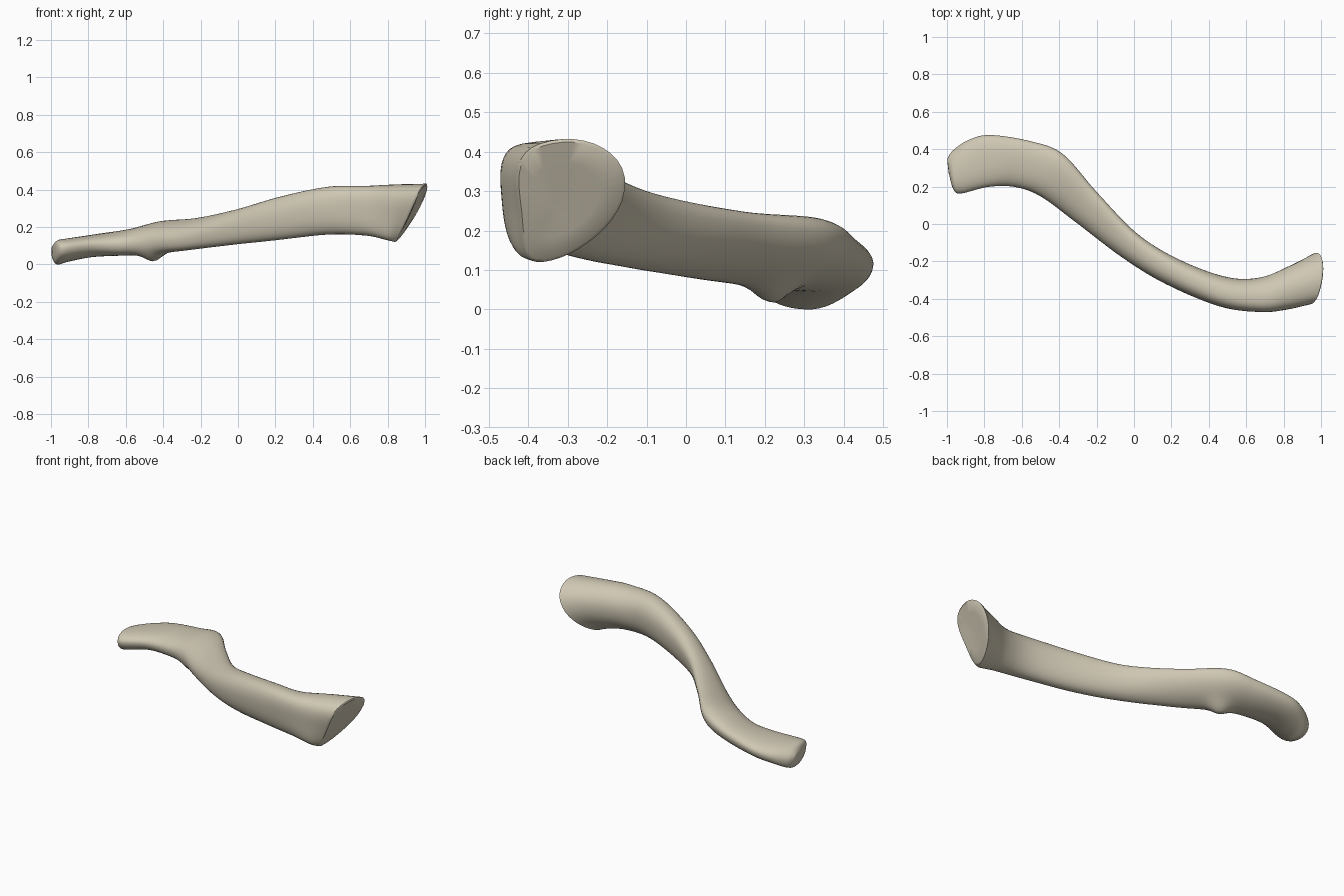
import bpy
import bmesh
import math
from mathutils import Vector

SIDES = 40
STEPS = 7

cube = bpy.data.objects.get("Cube")
if cube:
    bpy.data.objects.remove(cube, do_unlink=True)

# Cross-sections from the flat outer end to the broad inner end:
# back x, back y, front x, front y, bottom z, top z, tilt, lean, bow
STATIONS = [
    (-.997, .35, -.985, .25, .03, .10, 0, 0, 0),
    (-.97, .39, -.965, .185, .0, .128, -.01, 0, 0),
    (-.89, .445, -.925, .165, .015, .14, 0, 0, 0),
    (-.77, .474, -.78, .2, .04, .16, .005, 0, 0),
    (-.55, .44, -.64, .2, .048, .19, .025, 0, 0),
    (-.38, .372, -.5, .15, .055, .232, .04, 0, 0),
    (-.2, .17, -.31, .01, .075, .248, .05, 0, 0),
    (.02, -.055, -.06, -.18, .105, .295, .03, 0, 0),
    (.25, -.195, .17, -.32, .13, .36, .015, 0, 0),
    (.5, -.285, .46, -.44, .16, .415, 0, 0, .1),
    (.68, -.285, .68, -.468, .155, .42, 0, 0, .25),
    (.84, -.22, .81, -.452, .13, .428, .02, .02, .35),
    (.968, -.155, .9, -.422, .12, .432, .03, .075, .4),
]


def spline(a, b, c, d, t):
    """Smooth blend from b to c, with a and d as neighbours."""
    return b + .5 * t * (c - a + t * (2*a - 5*b + 4*c - d + t * (3*(b - c) + d - a)))


def rounded(value):
    """Slightly squared circle coordinate."""
    return math.copysign(abs(value) ** .88, value)


def section(bx, by, fx, fy, low, high, tilt, lean, bow):
    """Tilted egg-shaped ring, narrower at the bottom, bowed to the front."""
    back, front = Vector((bx, by, 0)), Vector((fx, fy, 0))
    middle, half = (back + front) / 2, (back - front) / 2
    ring = []
    for i in range(SIDES):
        angle = math.tau * i / SIDES
        u, v = rounded(math.cos(angle)), rounded(math.sin(angle))
        point = middle + half * (u * (1 + .12 * v) - bow * v * v)
        point.x += lean * v
        point.z = v * (high - low) / 2 + tilt * u
        ring.append(point)
    bottom = min(p.z for p in ring)
    top = max(p.z for p in ring)
    for p in ring:
        p.z = low + (p.z - bottom) / (top - bottom) * (high - low)
    # Small knob on the underside near the outer bend
    center_z = (low + high) / 2
    for p in ring:
        if p.z < center_z:
            distance = ((p.x + .45) / .06) ** 2 + ((p.y - .22) / .055) ** 2
            p.z -= .04 * math.exp(-distance)
    return ring


# Loft rings through the stations
rings = []
last = len(STATIONS) - 1
for i in range(last):
    near = [STATIONS[min(max(i + k, 0), last)] for k in (-1, 0, 1, 2)]
    for step in range(STEPS):
        rings.append(section(*[spline(*v, step / STEPS) for v in zip(*near)]))
rings.append(section(*STATIONS[last]))


def shrunk(ring, scale, push):
    center = sum(ring, Vector()) / SIDES
    return [center + (p - center) * scale + Vector((push, 0, 0)) for p in ring]


# Rounded outer tip and nearly flat inner joint face with a soft rim
rings.insert(0, shrunk(rings[0], .55, -.003))
end = rings[-1]
for scale, push in ((.95, .006), (.6, .006), (.25, .003)):
    rings.append(shrunk(end, scale, push))

bm = bmesh.new()
loops = [[bm.verts.new(p) for p in ring] for ring in rings]
for a, b in zip(loops, loops[1:]):
    for i in range(SIDES):
        j = (i + 1) % SIDES
        bm.faces.new((a[i], a[j], b[j], b[i]))
bm.faces.new(loops[0])
bm.faces.new(loops[-1])
bmesh.ops.recalc_face_normals(bm, faces=bm.faces)

mesh = bpy.data.meshes.new("collar_bone")
bm.to_mesh(mesh)
bm.free()
bone = bpy.data.objects.new("collar_bone", mesh)
bpy.context.collection.objects.link(bone)

# Bone colour
color = (.62, .57, .45, 1)
material = bpy.data.materials.new("bone_beige")
material.use_nodes = True
material.diffuse_color = color
material.node_tree.nodes["Principled BSDF"].inputs["Base Color"].default_value = color
mesh.materials.append(material)

bpy.ops.object.select_all(action="DESELECT")
bone.select_set(True)
bpy.context.view_layer.objects.active = bone
bpy.ops.object.shade_smooth_by_angle(angle=math.radians(40))
